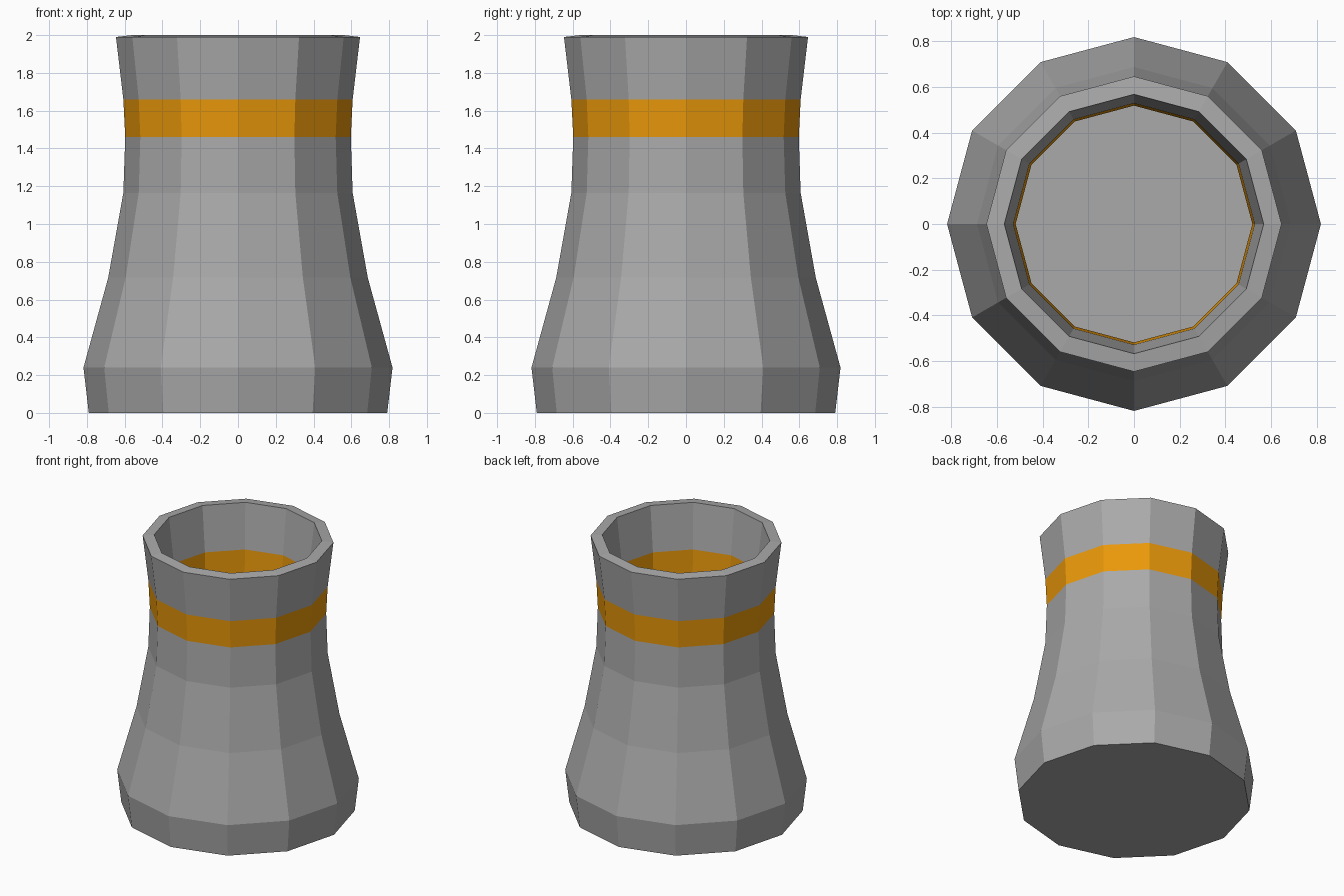
import bpy, bmesh
from math import cos, sin, tau

if "Cube" in bpy.data.objects:
    bpy.data.objects.remove(bpy.data.objects["Cube"])

SIDES = 12
# Outer profile, bottom to top: (radius, height)
PROFILE = [(0.79, 0.0), (0.818, 0.24), (0.687, 0.716), (0.607, 1.165),
           (0.597, 1.46), (0.607, 1.66), (0.646, 1.99)]
BAND = 4  # profile segment that carries the orange stripe

# Tower shell: faceted rings joined by quads, closed at the bottom
bm = bmesh.new()
rings = [[bm.verts.new((r * cos(tau * i / SIDES), r * sin(tau * i / SIDES), z))
          for i in range(SIDES)] for r, z in PROFILE]
bm.faces.new(rings[0][::-1])
for k, (low, high) in enumerate(zip(rings, rings[1:])):
    for i in range(SIDES):
        j = (i + 1) % SIDES
        face = bm.faces.new((low[i], low[j], high[j], high[i]))
        face.material_index = int(k == BAND)
mesh = bpy.data.meshes.new("tower")
bm.to_mesh(mesh)
bm.free()
tower = bpy.data.objects.new("tower", mesh)
bpy.context.collection.objects.link(tower)

# Dark grey body and orange stripe
for name, colour in (("grey", (0.4, 0.4, 0.4, 1)),
                     ("orange", (0.82, 0.315, 0.003, 1))):
    mat = bpy.data.materials.new(name)
    mat.diffuse_color = colour
    mat.use_nodes = True
    mat.node_tree.nodes["Principled BSDF"].inputs["Base Color"].default_value = mat.diffuse_color
    mesh.materials.append(mat)

# Wall thickness, growing inward to leave a hollow interior
wall = tower.modifiers.new("wall", 'SOLIDIFY')
wall.thickness = 0.079
wall.offset = -1
